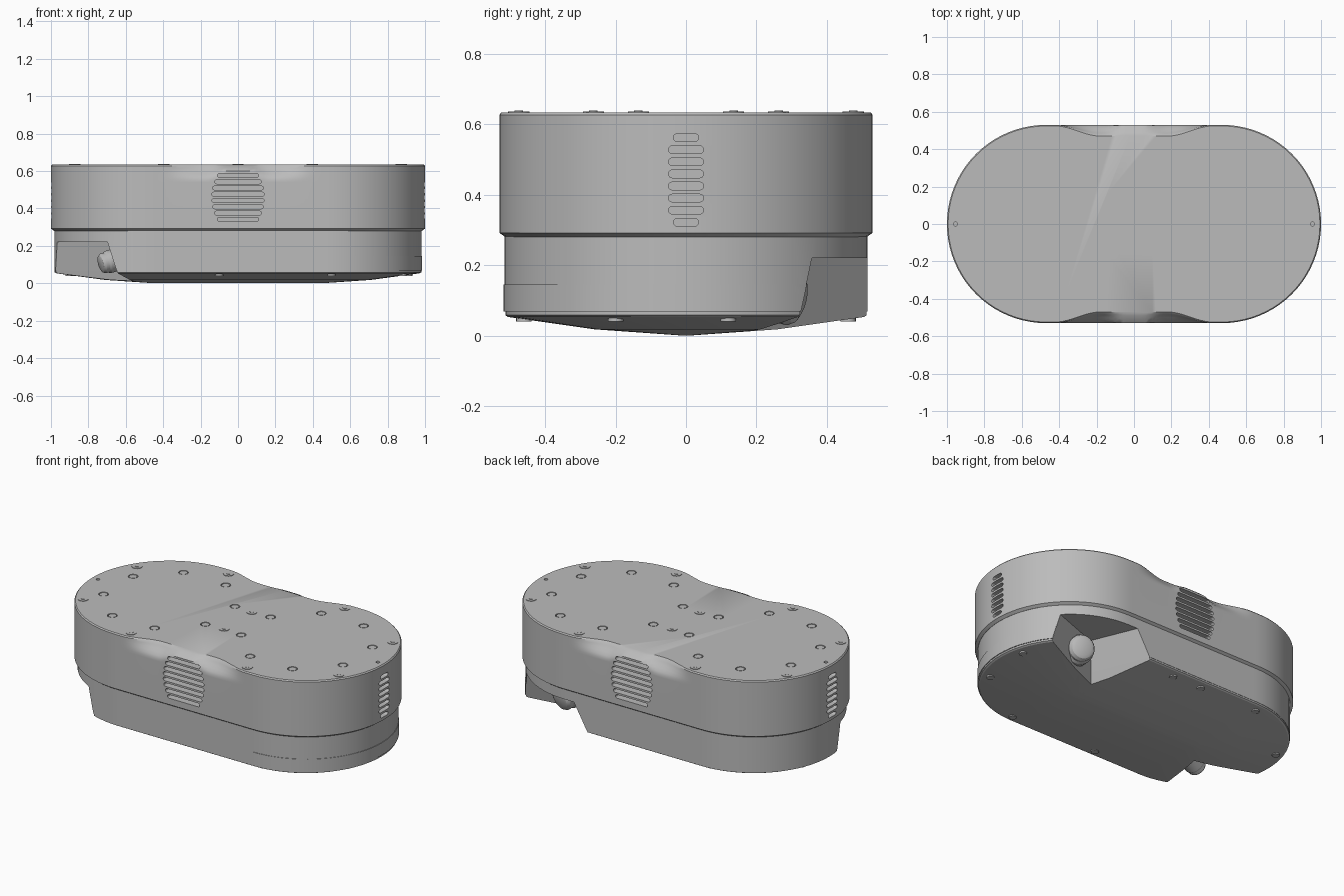
import bpy, bmesh, math
from mathutils import Vector

cube = bpy.data.objects.get("Cube")
if cube:
    bpy.data.objects.remove(cube)


def material(name, v):
    m = bpy.data.materials.new(name)
    m.use_nodes = True
    m.diffuse_color = (v, v, v, 1)
    m.node_tree.nodes["Principled BSDF"].inputs["Base Color"].default_value = (v, v, v, 1)
    return m


GREY = material("housing grey", 0.5)


def finish(name, bm, angle=30):
    bmesh.ops.recalc_face_normals(bm, faces=bm.faces)
    me = bpy.data.meshes.new(name)
    bm.to_mesh(me)
    bm.free()
    ob = bpy.data.objects.new(name, me)
    bpy.context.collection.objects.link(ob)
    me.materials.append(GREY)
    smooth(ob, angle)
    return ob


def smooth(ob, angle=30):
    bpy.ops.object.select_all(action='DESELECT')
    ob.select_set(True)
    bpy.context.view_layer.objects.active = ob
    bpy.ops.object.shade_smooth_by_angle(angle=math.radians(angle))


def cut(ob, cutter):
    mod = ob.modifiers.new("cut", 'BOOLEAN')
    mod.operation = 'DIFFERENCE'
    mod.solver = 'EXACT'
    mod.object = cutter
    bpy.context.view_layer.objects.active = ob
    bpy.ops.object.modifier_apply(modifier=mod.name)
    smooth(ob)


def stadium(c, r, arc=40, straight=48):
    """Outline with half straight length c and end radius r."""
    pts = []
    for s in (1, -1):
        for i in range(arc):
            a = -math.pi / 2 + math.pi * i / arc
            pts.append((s * (c + r * math.cos(a)), s * r * math.sin(a)))
        for i in range(straight):
            pts.append((s * (c - 2 * c * i / straight), s * r))
    return pts


def loft(bm, rings):
    loops = [[bm.verts.new(p) for p in ring] for ring in rings]
    n = len(loops[0])
    for a, b in zip(loops, loops[1:]):
        for i in range(n):
            bm.faces.new((a[i], a[(i + 1) % n], b[(i + 1) % n], b[i]))
    bm.faces.new(loops[0][::-1])
    bm.faces.new(loops[-1])


def shell(levels, shape=lambda x, y, z: (x, y, z)):
    bm = bmesh.new()
    loft(bm, [[shape(x, y, z) for x, y in stadium(c, r)] for c, r, z in levels])
    return bm


def disc(bm, x, y, z0, z1, r, seg=20):
    ring = [(x + r * math.cos(2 * math.pi * i / seg), y + r * math.sin(2 * math.pi * i / seg))
            for i in range(seg)]
    loft(bm, [[(px, py, z) for px, py in ring] for z in (z0, z1)])


def step(t):
    t = max(0, min(1, t))
    return t * t * (3 - 2 * t)


# Upper housing, with scooped hollows beside the long-side vents
def scoop(x, y, z):
    if abs(y) < 0.5 or abs(x) > 0.45:
        return x, y, z
    low = 0.60 - 0.05 * step((abs(x) - 0.05) / 0.12)
    depth = 0.055 * step((0.42 - abs(x)) / 0.24) * step((z - low) / (0.64 - low))
    return x, y - math.copysign(depth, y), z


levels = [(0.47, 0.513, 0.28), (0.47, 0.53, 0.292)]
levels += [(0.47, 0.53, z) for z in (0.4, 0.54, 0.555, 0.57, 0.585, 0.6, 0.615, 0.627)]
levels += [(0.47, 0.524, 0.634)]
upper = finish("upper_housing", shell(levels, scoop))

# Vent slots on all four sides and shallow recesses in the top
bm = bmesh.new()
WIDE = (0.11, 0.125, 0.135, 0.14)


def slot(half, z, side, along_x, h=0.011):
    ring = []
    for s in (1, -1):
        for i in range(9):
            a = -math.pi / 2 + math.pi * i / 8
            ring.append((s * (half - h + h * math.cos(a)), z + s * h * math.sin(a)))
    if along_x:
        loft(bm, [[(u, side * d, w) for u, w in ring] for d in (0.49, 0.6)])
    else:
        loft(bm, [[(side * d, u, w) for u, w in ring] for d in (0.96, 1.05)])


for side in (1, -1):
    for k in range(8):
        j = min(k, 7 - k)
        slot(WIDE[j], 0.342 + k * 0.0335, side, True)
        slot(0.036 if j == 0 else 0.05, 0.322 + k * 0.0343, side, False)

mirror = [(sx, sy) for sx in (1, -1) for sy in (1, -1)]
for sx, sy in mirror:
    for x, y in ((0.615, 0.347), (0.326, 0.347), (0.817, 0.144), (0.122, 0.144)):
        disc(bm, sx * x, sy * y, 0.626, 0.66, 0.028)
for sx in (1, -1):
    disc(bm, sx * 0.955, 0, 0.62, 0.66, 0.011)
cutter = finish("vent_cutter", bm)
cut(upper, cutter)
bpy.data.objects.remove(cutter)

# Flush plugs in the recesses and raised screw heads on top
bm = bmesh.new()
for sx, sy in mirror:
    for x, y in ((0.615, 0.347), (0.326, 0.347), (0.817, 0.144), (0.122, 0.144)):
        disc(bm, sx * x, sy * y, 0.62, 0.633, 0.023)
finish("top_plugs", bm)

bm = bmesh.new()
spots = [(sx * x, sy * y) for sx, sy in mirror for x, y in ((0.397, 0.475), (0.873, 0.263))]
for x, y in spots + [(0, 0.135), (0, -0.135)]:
    disc(bm, x, y, 0.60, 0.637, 0.03)
    disc(bm, x, y, 0.637, 0.639, 0.012)
finish("top_screws", bm)

# Lower housing, end cover and shallow keel-shaped base plate
lower = finish("lower_housing", shell([(0.467, 0.515, 0.068), (0.467, 0.515, 0.285)]))
base = finish("base_plate", shell([(0.44, 0.02, 0.001), (0.45, 0.26, 0.018),
                                   (0.465, 0.505, 0.053), (0.467, 0.513, 0.058),
                                   (0.467, 0.513, 0.069)]), 10)
bm = shell([(0.467, 0.518, 0.069), (0.467, 0.518, 0.145)])
res = bmesh.ops.bisect_plane(bm, geom=bm.verts[:] + bm.edges[:] + bm.faces[:],
                             plane_co=(0.466, 0, 0), plane_no=(1, 0, 0), clear_inner=True)
bmesh.ops.holes_fill(bm, edges=[e for e in bm.edges if e.is_boundary])
cover = finish("end_cover", bm)


# Tapered connector notches in two opposite corners
def notch(low, high):
    bm = bmesh.new()
    loft(bm, [[(x, y, -0.03) for x, y in low], [(x, y, 0.22) for x, y in high]])
    return finish("notch_cutter", bm)


notches = [
    notch([(1.25, 0.44), (0.42, 0.13), (0.18, 0.72), (1.25, 0.9)],
          [(1.25, 0.51), (0.52, 0.24), (0.32, 0.72), (1.25, 0.9)]),
    notch([(-1.25, 0.0), (-0.54, -0.13), (-0.67, -0.75), (-1.25, -0.75)],
          [(-1.25, -0.07), (-0.64, -0.19), (-0.76, -0.75), (-1.25, -0.75)]),
]
for ob in (lower, base, cover):
    for n in notches:
        cut(ob, n)
for n in notches:
    bpy.data.objects.remove(n)


# Round connectors: revolved collar and domed cap
def connector(name, place, axis, scale):
    bm = bmesh.new()
    prof = [(0.09, -0.12), (0.09, 0.01), (0.08, 0.025), (0.08, 0.05), (0.068, 0.068), (0.05, 0.076)]
    loft(bm, [[(r * math.cos(math.tau * i / 32), r * math.sin(math.tau * i / 32), h)
               for i in range(32)] for r, h in prof])
    ob = finish(name, bm)
    ob.rotation_euler = Vector(axis).to_track_quat('Z', 'Y').to_euler()
    ob.location = place
    ob.scale = (scale, scale, scale)


connector("left_connector", (0.62, 0.26, 0.115), (0.3, 0.9, -0.25), 0.95)
connector("right_connector", (-0.69, -0.3, 0.115), (-0.9, -0.3, -0.25), 0.68)

# Screws around the underside
bm = bmesh.new()
for x, y in ((-0.1, -0.46), (0.5, -0.46), (-0.1, 0.46), (-0.5, 0.46),
             (0.88, -0.2), (0.91, 0.12), (-0.9, 0.16), (0.1, 0.46)):
    disc(bm, x, y, 0.04, 0.06, 0.022)
finish("base_screws", bm)
